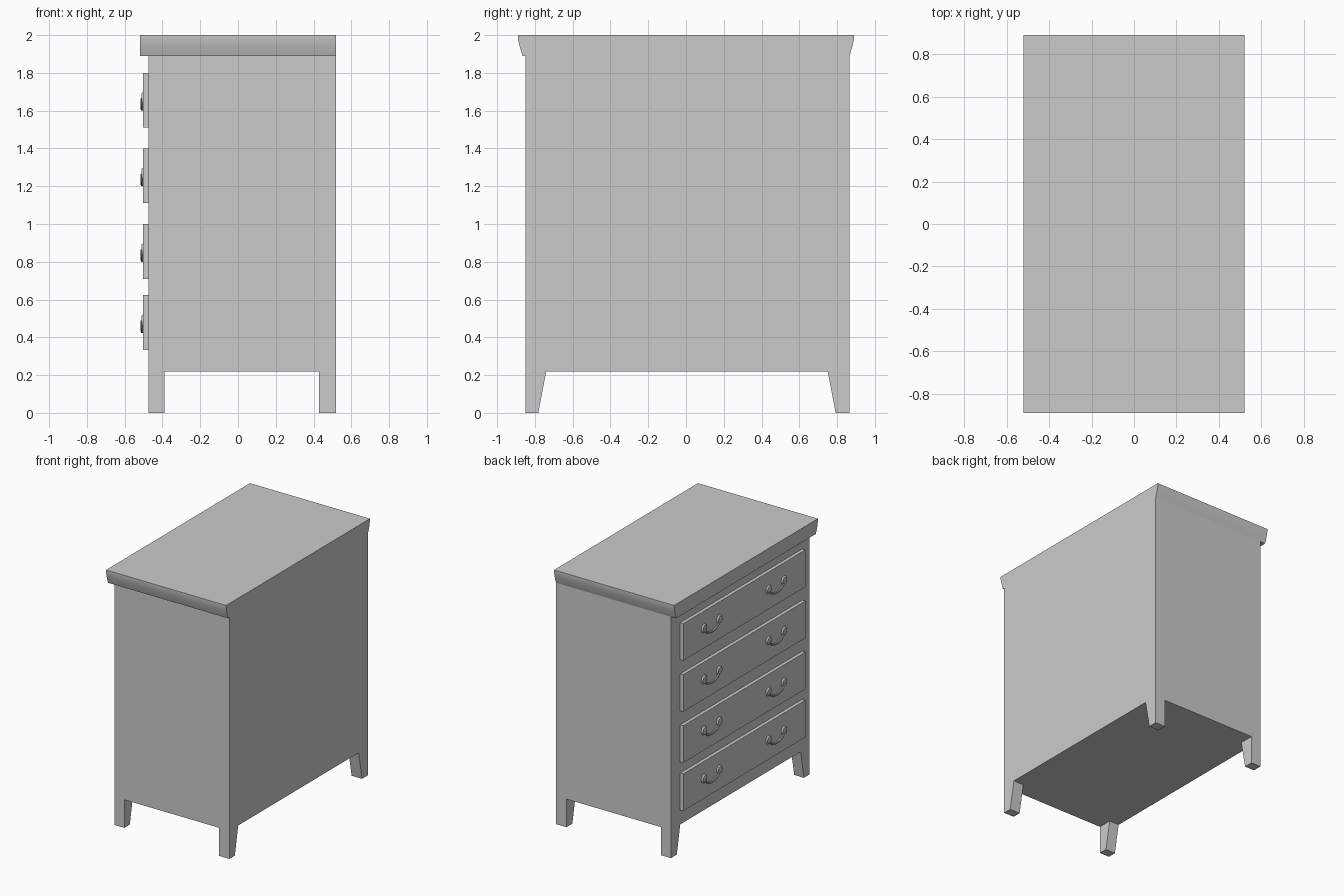
import bpy, bmesh, math
from mathutils import Matrix, Vector

if "Cube" in bpy.data.objects:
    bpy.data.objects.remove(bpy.data.objects["Cube"])

grey = bpy.data.materials.new("plain_grey")
grey.use_nodes = True
grey.diffuse_color = (0.6, 0.6, 0.6, 1)
grey.node_tree.nodes["Principled BSDF"].inputs["Base Color"].default_value = (0.6, 0.6, 0.6, 1)


def add_object(name, bm, smooth=False):
    bmesh.ops.recalc_face_normals(bm, faces=bm.faces)
    mesh = bpy.data.meshes.new(name)
    bm.to_mesh(mesh)
    bm.free()
    mesh.materials.append(grey)
    obj = bpy.data.objects.new(name, mesh)
    bpy.context.collection.objects.link(obj)
    if smooth:
        smooth_object(obj)
    return obj


def smooth_object(obj):
    bpy.ops.object.select_all(action='DESELECT')
    obj.select_set(True)
    bpy.context.view_layer.objects.active = obj
    bpy.ops.object.shade_smooth_by_angle(angle=math.radians(35))


def box(low, high):
    low, high = Vector(low), Vector(high)
    bm = bmesh.new()
    place = Matrix.Translation((low + high) / 2) @ Matrix.Diagonal((*(high - low), 1))
    bmesh.ops.create_cube(bm, size=1, matrix=place)
    return bm


# Carcass: a box whose four bottom corners are drawn down into tapered legs
BACK, FRONT = 0.52, -0.475
RIGHT, LEFT = -0.85, 0.865
BOTTOM, RIM = 0.22, 1.89
cuts_x, cuts_y = (-0.39, 0.43), (-0.74, 0.75)
bm = box((FRONT, RIGHT, BOTTOM), (BACK, LEFT, RIM))
for axis, cuts in (((1, 0, 0), cuts_x), ((0, 1, 0), cuts_y)):
    for c in cuts:
        bmesh.ops.bisect_plane(bm, geom=bm.verts[:] + bm.edges[:] + bm.faces[:],
                               plane_co=Vector(axis) * c, plane_no=axis)


def is_corner(face):
    c = face.calc_center_median()
    return (c.z < BOTTOM + 0.001 and not cuts_x[0] < c.x < cuts_x[1]
            and not cuts_y[0] < c.y < cuts_y[1])


corners = [f for f in bm.faces if is_corner(f)]
feet = bmesh.ops.extrude_face_region(bm, geom=corners)["geom"]
for v in (g for g in feet if isinstance(g, bmesh.types.BMVert)):
    v.co.z = 0
    if RIGHT + 0.01 < v.co.y < LEFT - 0.01:
        v.co.y += math.copysign(0.042, v.co.y)
bmesh.ops.dissolve_limit(bm, angle_limit=0.01, verts=bm.verts, edges=bm.edges)
add_object("carcass_with_legs", bm)

# Top board: flared side profile drawn from front to back
half = [(0.89, 2.0), (0.89, 1.98), (0.882, 1.945), (0.872, 1.91), (0.865, RIM)]
outline = half + [(-y, z) for y, z in reversed(half)]
bm = bmesh.new()
face = bm.faces.new([bm.verts.new((-0.52, y, z)) for y, z in outline])
side = bmesh.ops.extrude_face_region(bm, geom=[face], use_keep_orig=True)["geom"]
bmesh.ops.translate(bm, vec=(1.04, 0, 0),
                    verts=[g for g in side if isinstance(g, bmesh.types.BMVert)])
add_object("top_board", bm, smooth=True)

# Shared handle meshes: a round backplate and a hanging bail
FACE = -0.502
bm = bmesh.new()
bmesh.ops.create_cone(bm, cap_ends=True, segments=20, radius1=0.034, radius2=0.026,
                      depth=0.01, matrix=Matrix.Rotation(-math.pi / 2, 4, 'Y'))
plate = add_object("handle_plate", bm, smooth=True)

curve = bpy.data.curves.new("handle_bail", 'CURVE')
curve.dimensions = '3D'
curve.bevel_depth = 0.008
curve.bevel_resolution = 2
curve.use_fill_caps = True
path = curve.splines.new('POLY')
STEPS = 14
path.points.add(STEPS)
for i, p in enumerate(path.points):
    a = math.pi * i / STEPS
    p.co = (0, 0.092 * math.cos(a), -0.058 * math.sin(a), 1)
bail = bpy.data.objects.new("handle_bail", curve)
bpy.context.collection.objects.link(bail)
bpy.ops.object.select_all(action='DESELECT')
bail.select_set(True)
bpy.context.view_layer.objects.active = bail
bpy.ops.object.convert(target='MESH')
bail = bpy.context.view_layer.objects.active
bail.data.materials.clear()
bail.data.materials.append(grey)
smooth_object(bail)


def place_copy(source, name, location):
    obj = bpy.data.objects.new(name, source.data)
    obj.location = location
    bpy.context.collection.objects.link(obj)


# Four drawers, each with two handles
for n, z in enumerate((0.333, 0.71, 1.11, 1.51), 1):
    add_object(f"drawer_{n}", box((FACE, -0.76, z), (FRONT + 0.01, 0.75, z + 0.29)))
    for label, y in (("left", 0.4), ("right", -0.4)):
        name = f"drawer_{n}_{label}"
        place_copy(bail, name + "_bail", (FACE - 0.005, y, z + 0.155))
        for end, dy in (("a", -0.095), ("b", 0.095)):
            place_copy(plate, f"{name}_plate_{end}", (FACE - 0.005, y + dy, z + 0.155))

# The source handle parts are only needed for their meshes
for source in (plate, bail):
    bpy.data.objects.remove(source)
